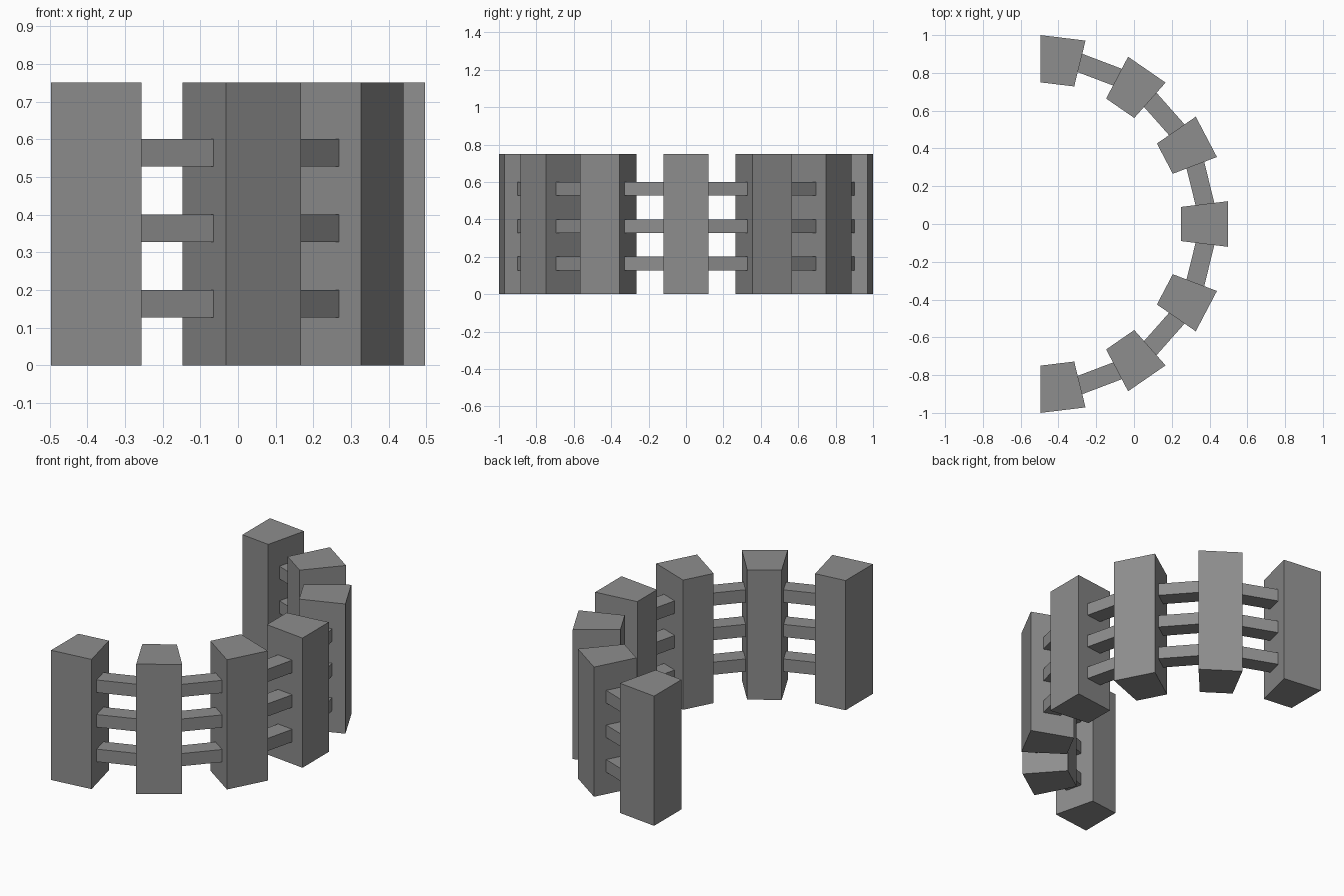
import bpy
from math import cos, sin, pi

if "Cube" in bpy.data.objects:
    bpy.data.objects.remove(bpy.data.objects["Cube"])

CENTRE_X = -0.496        # centre of the half ring
STEP = pi / 13           # 13 equal wedges: 7 posts and 6 gaps
R_RAIL = (0.828, 0.928)

dark = bpy.data.materials.new("dark_grey")
dark.diffuse_color = (0.27, 0.27, 0.27, 1)
dark.use_nodes = True
dark.node_tree.nodes["Principled BSDF"].inputs["Base Color"].default_value = dark.diffuse_color


def wedge(name, index, r_in, r_out, z0, z1):
    """Straight-sided ring segment filling wedge number index."""
    a0 = -pi / 2 + index * STEP
    a1 = a0 + STEP
    plan = [(r_in, a0), (r_out, a0), (r_out, a1), (r_in, a1)]
    verts = [(CENTRE_X + r * cos(a), r * sin(a), z)
             for z in (z0, z1) for r, a in plan]
    faces = [(3, 2, 1, 0), (4, 5, 6, 7)]
    faces += [(i, (i + 1) % 4, (i + 1) % 4 + 4, i + 4) for i in range(4)]
    mesh = bpy.data.meshes.new(name)
    mesh.from_pydata(verts, [], faces)
    mesh.materials.append(dark)
    obj = bpy.data.objects.new(name, mesh)
    bpy.context.collection.objects.link(obj)
    return obj


for i in range(13):
    if i % 2 == 0:
        # Upright posts
        wedge(f"post_{i // 2 + 1}", i, 0.75, 1.0, 0.0, 0.75)
    else:
        # Three rails bridging each gap
        for level, top in enumerate((0.2, 0.4, 0.6)):
            wedge(f"rail_{i // 2 + 1}_{level + 1}", i, *R_RAIL, top - 0.073, top)
